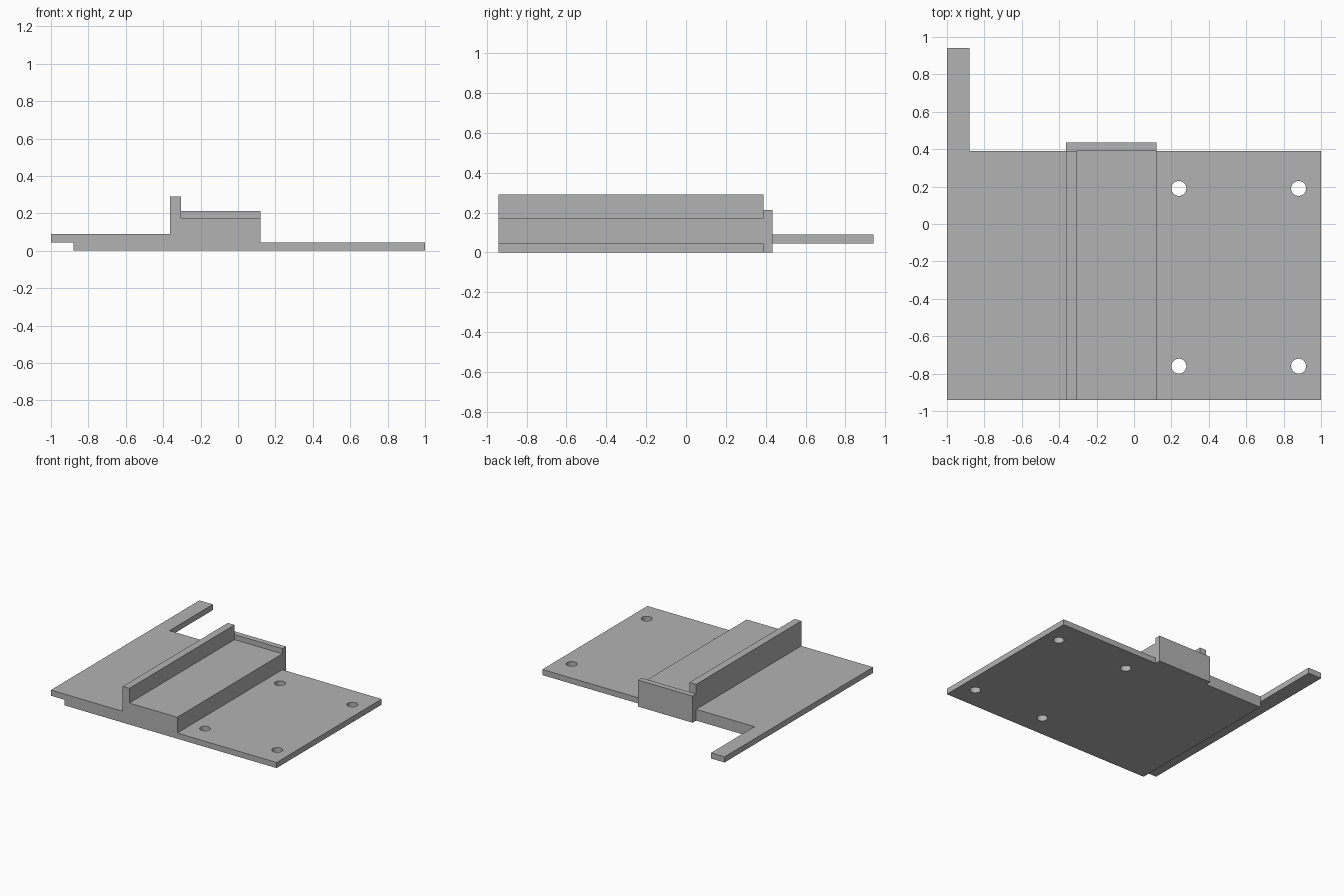
import bpy
import bmesh
from mathutils import Matrix, Vector

default = bpy.data.objects.get("Cube")
if default:
    bpy.data.objects.remove(default, do_unlink=True)

grey = bpy.data.materials.new("plain grey")
grey.use_nodes = True
colour = (0.448, 0.448, 0.448, 1)
grey.diffuse_color = colour
grey.node_tree.nodes["Principled BSDF"].inputs["Base Color"].default_value = colour


def finish(name, bm):
    bmesh.ops.recalc_face_normals(bm, faces=bm.faces)
    mesh = bpy.data.meshes.new(name)
    bm.to_mesh(mesh)
    bm.free()
    mesh.materials.append(grey)
    obj = bpy.data.objects.new(name, mesh)
    bpy.context.scene.collection.objects.link(obj)
    return obj


def extrude_profile(name, points, y0, y1):
    """Extrude an x-z outline along y."""
    bm = bmesh.new()
    face = bm.faces.new([bm.verts.new((x, y0, z)) for x, z in points])
    extruded = bmesh.ops.extrude_face_region(bm, geom=[face])["geom"]
    verts = [g for g in extruded if isinstance(g, bmesh.types.BMVert)]
    bmesh.ops.translate(bm, verts=verts, vec=Vector((0, y1 - y0, 0)))
    return finish(name, bm)


def box(name, x0, x1, y0, y1, z0, z1):
    return extrude_profile(name, [(x0, z0), (x1, z0), (x1, z1), (x0, z1)], y0, y1)


def combine(target, tool, operation):
    mod = target.modifiers.new(operation.lower(), 'BOOLEAN')
    mod.operation = operation
    mod.solver = 'EXACT'
    mod.object = tool
    bpy.context.view_layer.objects.active = target
    bpy.ops.object.modifier_apply(modifier=mod.name)
    bpy.data.objects.remove(tool, do_unlink=True)


FRONT, BACK = -0.94, 0.39
LEDGE, SHELF = 0.045, 0.09

# Stepped base plate with raised deck, upright rib and overhanging side shelf
base = extrude_profile("base_plate", [
    (-0.88, 0), (1, 0), (1, LEDGE), (0.12, LEDGE), (0.12, 0.172),
    (-0.304, 0.172), (-0.304, 0.29), (-0.363, 0.29), (-0.363, SHELF),
    (-1, SHELF), (-1, LEDGE), (-0.88, LEDGE)], FRONT, BACK)

# Arm reaching back from the shelf
arm = box("rear_arm", -1, -0.88, BACK - 0.1, 0.94, LEDGE, SHELF)
combine(base, arm, 'UNION')

# Four round screw holes
bm = bmesh.new()
for x in (0.24, 0.88):
    for y in (-0.76, 0.19):
        bmesh.ops.create_cone(bm, cap_ends=True, segments=32, radius1=0.04,
                              radius2=0.04, depth=0.4,
                              matrix=Matrix.Translation((x, y, 0)))
holes = finish("hole_cutter", bm)
holes.hide_render = True
combine(base, holes, 'DIFFERENCE')

# Stop wall closing the back of the deck
stop = box("rear_stop", -0.363, 0.12, BACK, 0.435, 0, 0.213)

# Smooth hole walls, crisp edges elsewhere
bpy.ops.object.select_all(action='DESELECT')
base.select_set(True)
bpy.context.view_layer.objects.active = base
bpy.ops.object.shade_smooth_by_angle()
